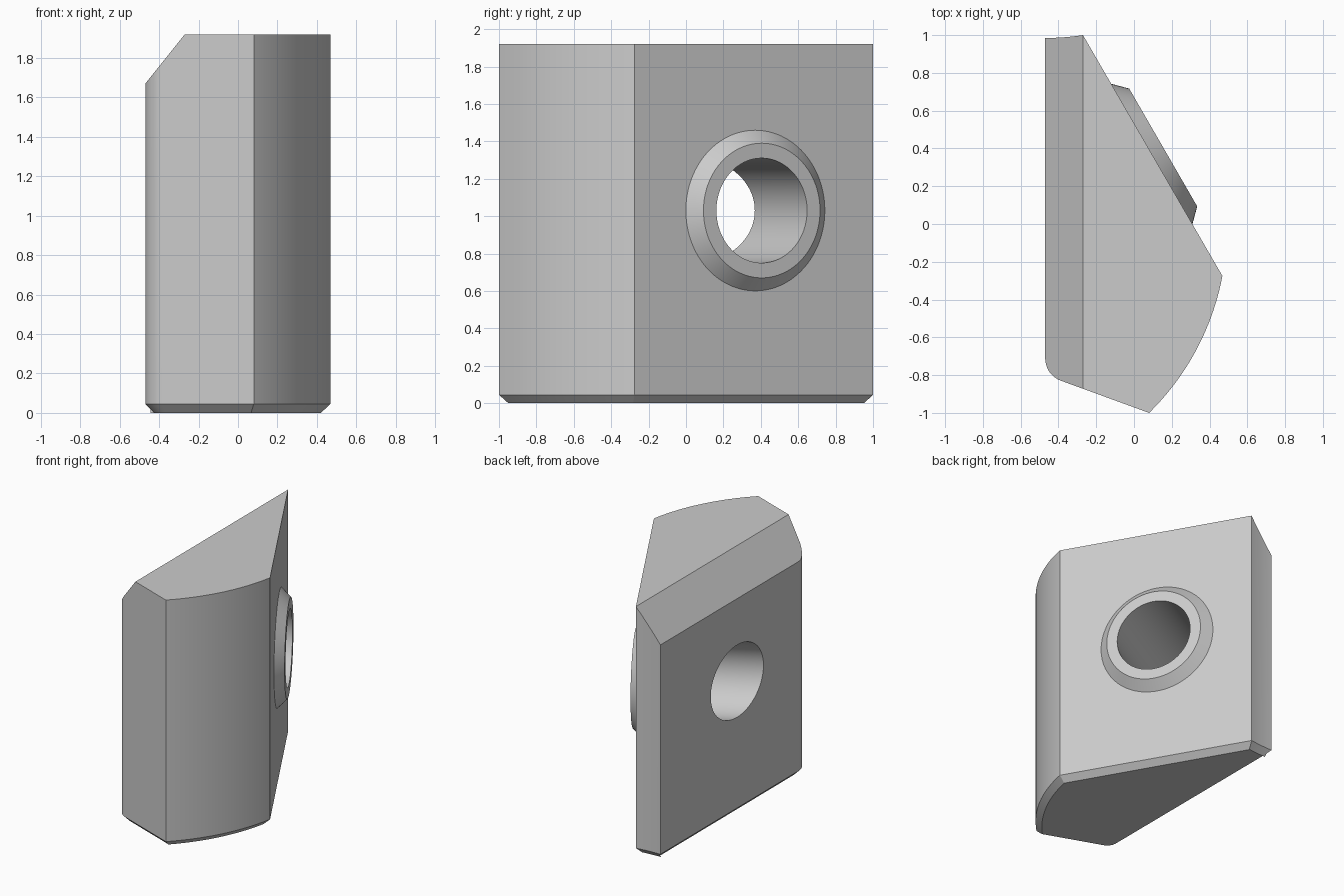
import bpy, bmesh, math
from mathutils import Vector

cube = bpy.data.objects.get("Cube")
if cube:
    bpy.data.objects.remove(cube, do_unlink=True)

HEIGHT = 1.92
CHAMFER = 0.045

grey = bpy.data.materials.new("light grey")
grey.use_nodes = True
COLOUR = (0.6, 0.6, 0.6, 1)
grey.diffuse_color = COLOUR
grey.node_tree.nodes["Principled BSDF"].inputs["Base Color"].default_value = COLOUR


def arc(start, end, sagitta, steps):
    """Points of a circular arc; positive sagitta bulges right of the travel direction."""
    a, b = Vector(start), Vector(end)
    half = (b - a).length / 2
    along = (b - a).normalized()
    right = Vector((along.y, -along.x))
    radius = (half ** 2 + sagitta ** 2) / (2 * abs(sagitta))
    sign = math.copysign(1, sagitta)
    centre = (a + b) / 2 + right * (sagitta - sign * radius)
    limit = math.asin(half / radius)
    points = []
    for i in range(steps + 1):
        t = limit * (2 * i / steps - 1)
        points.append(centre + along * radius * math.sin(t)
                      + right * sign * radius * math.cos(t))
    return points


def make_object(name, bm):
    mesh = bpy.data.meshes.new(name)
    bm.to_mesh(mesh)
    bm.free()
    mesh.materials.append(grey)
    obj = bpy.data.objects.new(name, mesh)
    bpy.context.collection.objects.link(obj)
    return obj


def spindle(name, r1, r2, low, high):
    """Round solid along the axis square to the slanted face."""
    bm = bmesh.new()
    bmesh.ops.create_cone(bm, cap_ends=True, segments=96,
                          radius1=r1, radius2=r2, depth=high - low)
    obj = make_object(name, bm)
    axis = Vector((math.cos(math.radians(30)), 0.5, 0))
    obj.rotation_euler = axis.to_track_quat("Z", "Y").to_euler()
    obj.location = Vector((0.094, 0.37, 1.03)) + axis * (low + high) / 2
    return obj


# Plan outline, anticlockwise: rounded corner, curved front, slanted side, hollow end
outline = (arc((-0.47, -0.715), (-0.386, -0.83), 0.022, 12)
           + arc((0.08, -1.0), (0.468, -0.275), 0.063, 32)
           + arc((-0.27, 1.0), (-0.47, 0.985), -0.004, 8))

# Body prism with chamfered foot and a sloped cut along one top edge
bm = bmesh.new()
foot = bm.faces.new([bm.verts.new((p.x, p.y, CHAMFER)) for p in outline])
grown = bmesh.ops.extrude_face_region(bm, geom=[foot], use_keep_orig=True)
for v in grown["geom"]:
    if isinstance(v, bmesh.types.BMVert):
        v.co.z = HEIGHT
bmesh.ops.recalc_face_normals(bm, faces=bm.faces[:])
bm.normal_update()
foot = min(bm.faces, key=lambda f: f.calc_center_median().z)
bmesh.ops.inset_region(bm, faces=[foot], thickness=CHAMFER, depth=CHAMFER,
                       use_even_offset=True)
cut = bmesh.ops.bisect_plane(bm, geom=bm.verts[:] + bm.edges[:] + bm.faces[:],
                             plane_co=(-0.27, 0, HEIGHT), plane_no=(-0.25, 0, 0.2),
                             clear_outer=True)
bmesh.ops.holes_fill(bm, edges=[e for e in bm.edges if e.is_boundary], sides=0)
bmesh.ops.recalc_face_normals(bm, faces=bm.faces[:])
body = make_object("body", bm)

# Tapered boss joined on, then a bore right through
boss = spindle("boss", 0.45, 0.36, -0.02, 0.07)
bore = spindle("bore_cutter", 0.28, 0.28, -1.5, 0.5)
bore.hide_render = True

bpy.ops.object.select_all(action="DESELECT")
bpy.context.view_layer.objects.active = body
body.select_set(True)
for tool, operation in ((boss, "UNION"), (bore, "DIFFERENCE")):
    mod = body.modifiers.new(tool.name, "BOOLEAN")
    mod.operation = operation
    mod.solver = "EXACT"
    mod.object = tool
    bpy.ops.object.modifier_apply(modifier=mod.name)
    bpy.data.objects.remove(tool, do_unlink=True)

bpy.ops.object.shade_smooth_by_angle(angle=math.radians(20))
